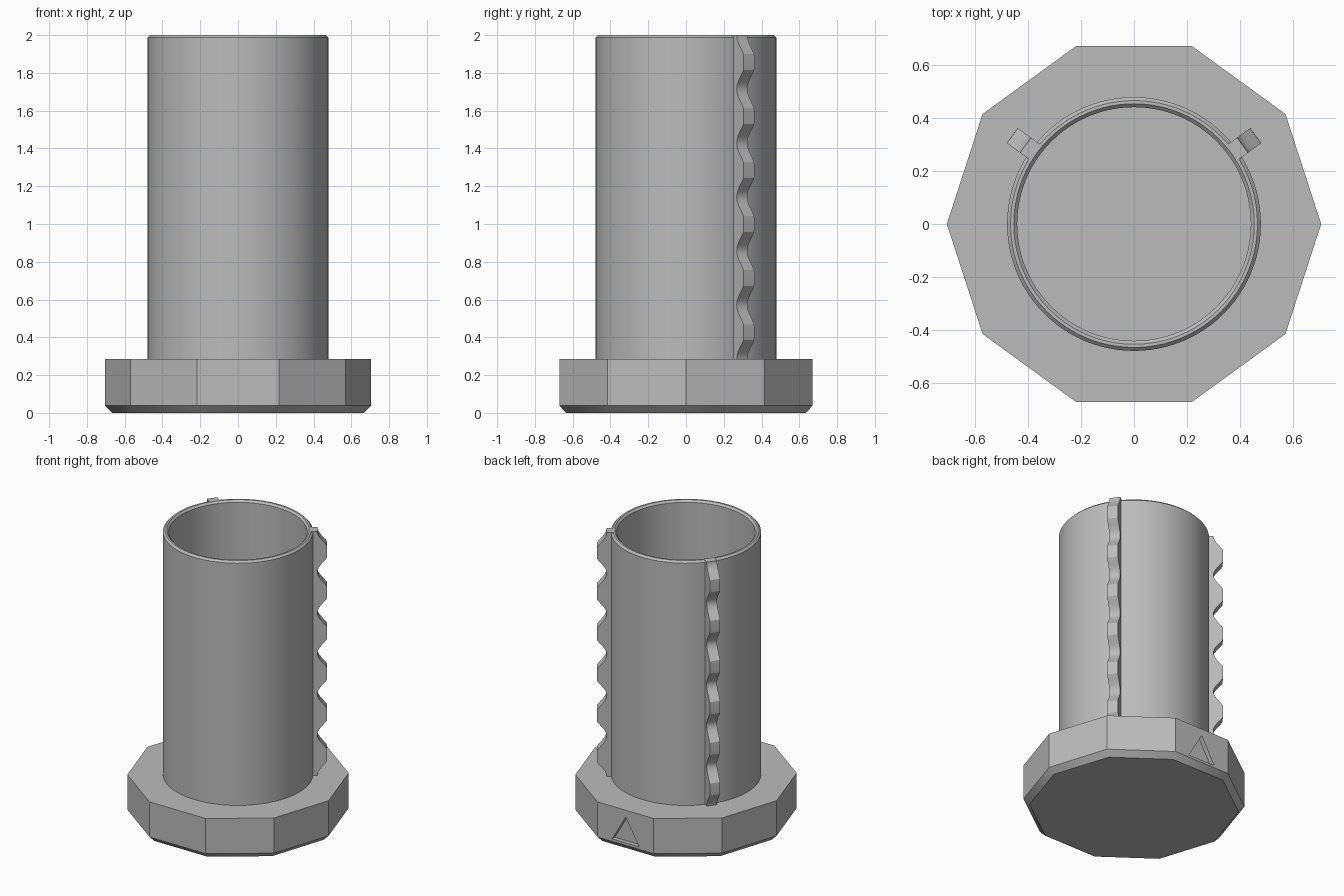
import bpy, bmesh
from math import sin, cos, pi, radians
from mathutils import Matrix, Vector

if "Cube" in bpy.data.objects:
    bpy.data.objects.remove(bpy.data.objects["Cube"], do_unlink=True)

GREY = (0.5, 0.5, 0.5, 1)
grey = bpy.data.materials.new("plain grey")
grey.use_nodes = True
grey.diffuse_color = GREY
grey.node_tree.nodes["Principled BSDF"].inputs["Base Color"].default_value = GREY

TOP, BASE_TOP, FLOOR = 2.0, 0.285, 0.04
OUTER, INNER, BEVEL = 0.478, 0.44, 0.013
SEGMENTS = 96


def finish(name, bm):
    bmesh.ops.recalc_face_normals(bm, faces=bm.faces)
    mesh = bpy.data.meshes.new(name)
    bm.to_mesh(mesh)
    bm.free()
    mesh.materials.append(grey)
    obj = bpy.data.objects.new(name, mesh)
    bpy.context.collection.objects.link(obj)
    return obj


def select(obj):
    bpy.ops.object.select_all(action='DESELECT')
    obj.select_set(True)
    bpy.context.view_layer.objects.active = obj


def smooth(obj):
    select(obj)
    bpy.ops.object.shade_smooth_by_angle(angle=radians(30))


def lathe(name, profile, sides, closed=False, caps=False):
    """Turn (radius, height) points around z."""
    bm = bmesh.new()
    rings = [[bm.verts.new((r * cos(2 * pi * i / sides), r * sin(2 * pi * i / sides), z))
              for i in range(sides)] for r, z in profile]
    pairs = list(zip(rings, rings[1:]))
    if closed:
        pairs.append((rings[-1], rings[0]))
    for a, b in pairs:
        for i in range(sides):
            j = (i + 1) % sides
            bm.faces.new((a[i], a[j], b[j], b[i]))
    if caps:
        bm.faces.new(rings[0])
        bm.faces.new(rings[-1])
    return finish(name, bm)


def cut(obj, cutter):
    mod = obj.modifiers.new("cut", 'BOOLEAN')
    mod.operation, mod.solver, mod.object = 'DIFFERENCE', 'EXACT', cutter
    select(obj)
    bpy.ops.object.modifier_apply(modifier=mod.name)
    bpy.data.objects.remove(cutter, do_unlink=True)


# Ten-sided base with a chamfered foot
base = lathe("base", [(0.667, 0), (0.705, 0.038), (0.705, BASE_TOP)], 10, caps=True)

# Bore down to the floor
cut(base, lathe("bore_cutter", [(INNER, FLOOR), (INNER, 0.4)], SEGMENTS, caps=True))

# Engraved triangle on the back face
bm = bmesh.new()
corners = [(-0.105, 0.055), (0.105, 0.055), (0, 0.236)]
tri = bm.faces.new([bm.verts.new((x, 0.64, z)) for x, z in corners])
ext = bmesh.ops.extrude_face_region(bm, geom=[tri])
bmesh.ops.translate(bm, vec=(0, 0.1, 0),
                    verts=[g for g in ext["geom"] if isinstance(g, bmesh.types.BMVert)])
cut(base, finish("triangle_cutter", bm))
smooth(base)

# Hollow tube with both rim edges chamfered
tube = lathe("tube", [(OUTER, BASE_TOP), (OUTER, TOP - BEVEL), (OUTER - BEVEL, TOP),
                      (INNER + BEVEL, TOP), (INNER, TOP - BEVEL), (INNER, BASE_TOP)], SEGMENTS)
smooth(tube)


# Wavy rails: six flat-topped bumps each
def rail(name, angle, bumps=6, steps=20, half=0.035):
    bm = bmesh.new()
    rows = []
    for i in range(bumps * steps + 1):
        wave = min(1, 0.62 * (1 - cos(2 * pi * i / steps)))
        z = BASE_TOP + (TOP - BASE_TOP) * i / (bumps * steps)
        far = 0.505 + 0.062 * wave
        rows.append([bm.verts.new((r, s, z)) for r, s in
                     ((0.46, -half), (far, -half), (far, half), (0.46, half))])
    for a, b in zip(rows, rows[1:]):
        for k in range(4):
            n = (k + 1) % 4
            bm.faces.new((a[k], a[n], b[n], b[k]))
    bm.faces.new(rows[0])
    bm.faces.new(rows[-1])
    bm.transform(Matrix.Rotation(radians(angle), 4, 'Z'))
    smooth(finish(name, bm))


rail("left_rail", 36)
rail("right_rail", 144)
